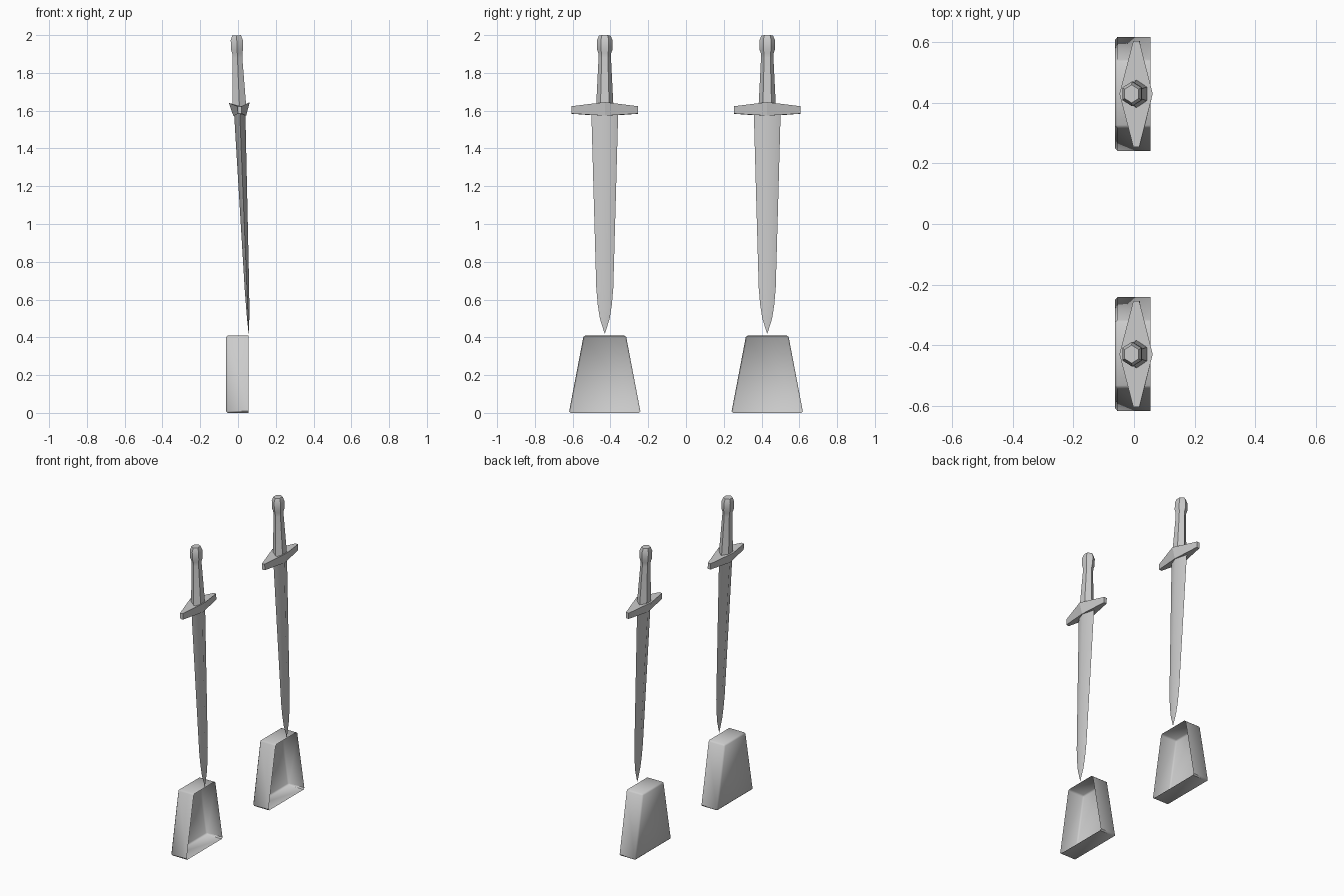
import bpy, bmesh, math
from mathutils import Matrix, Vector

cube = bpy.data.objects.get("Cube")
if cube:
    bpy.data.objects.remove(cube, do_unlink=True)

grey = bpy.data.materials.new("plain_grey")
grey.use_nodes = True
colour = (0.6, 0.6, 0.6, 1)
grey.diffuse_color = colour
grey.node_tree.nodes["Principled BSDF"].inputs["Base Color"].default_value = colour


def finish(name, bm, angle):
    """Turn a bmesh into a smooth-by-angle object."""
    mesh = bpy.data.meshes.new(name)
    bm.to_mesh(mesh)
    bm.free()
    mesh.materials.append(grey)
    obj = bpy.data.objects.new(name, mesh)
    bpy.context.collection.objects.link(obj)
    bpy.ops.object.select_all(action="DESELECT")
    obj.select_set(True)
    bpy.context.view_layer.objects.active = obj
    bpy.ops.object.shade_smooth_by_angle(angle=math.radians(angle))
    return obj


def loft(name, rings, place, angle):
    """Skin a stack of equal-sized rings and cap both ends."""
    bm = bmesh.new()
    loops = [[bm.verts.new(p) for p in ring] for ring in rings]
    n = len(loops[0])
    for a, b in zip(loops, loops[1:]):
        for i in range(n):
            j = (i + 1) % n
            bm.faces.new((a[i], a[j], b[j], b[i]))
    bm.faces.new(loops[0][::-1])
    bm.faces.new(loops[-1])
    bmesh.ops.remove_doubles(bm, verts=bm.verts, dist=0.0005)
    bmesh.ops.recalc_face_normals(bm, faces=bm.faces)
    bm.transform(place)
    return finish(name, bm, angle)


def polygon(sides, rx, ry, z):
    """Ring with its first corner on the y axis."""
    steps = [2 * math.pi * i / sides for i in range(sides)]
    return [(-rx * math.sin(t), ry * math.cos(t), z) for t in steps]


def guard_ring(wide, mid_z, end_z):
    """Long diamond with blunt ends."""
    end = 0.01
    return [(wide, 0, mid_z), (end, 0.175, end_z), (-end, 0.175, end_z),
            (-wide, 0, mid_z), (-end, -0.175, end_z), (end, -0.175, end_z)]


def sword(side, y):
    # heights run along the blade from its tip, then the whole sword leans
    place = Matrix.Translation((0.057, y, 0.42)) @ Matrix.Rotation(math.radians(-2.35), 4, "Y")

    blade = [(0, 0.001, 0.001), (0.08, 0.006, 0.026), (0.15, 0.009, 0.037),
             (0.24, 0.012, 0.045), (0.7, 0.021, 0.058), (1.17, 0.03, 0.071)]
    loft(side + "_blade", [polygon(4, rx, ry, z) for z, rx, ry in blade], place, 55)

    loft(side + "_guard", [guard_ring(0.034, 1.153, 1.165),
                           guard_ring(0.055, 1.224, 1.204)], place, 20)

    handle = [(1.2, 0.046), (1.46, 0.033), (1.485, 0.034), (1.505, 0.041),
              (1.555, 0.041), (1.58, 0.03)]
    loft(side + "_handle", [polygon(6, r * 0.9, r, z) for z, r in handle], place, 40)


def tray(side, y):
    # open trapezoid pan: thin shell with its mouth towards +x
    bm = bmesh.new()
    outline = [(-0.19, 0), (0.19, 0), (0.112, 0.41), (-0.112, 0.41)]
    back = [bm.verts.new((-0.063, y + u, z)) for u, z in outline]
    rim = [bm.verts.new((0.055, y + u, z)) for u, z in outline]
    bm.faces.new(back[::-1])
    for i in range(4):
        j = (i + 1) % 4
        bm.faces.new((back[i], back[j], rim[j], rim[i]))
    inner = [e for e in bm.edges if len(e.link_faces) == 2]
    bmesh.ops.bevel(bm, geom=inner, offset=0.009, segments=1, affect="EDGES")
    # outside faces point away from the middle of the pan
    middle = Vector((0, y, 0.2))
    bm.normal_update()
    flip = [f for f in bm.faces if f.normal.dot(f.calc_center_median() - middle) < 0]
    bmesh.ops.reverse_faces(bm, faces=flip)
    finish(side + "_tray", bm, 50)


for side, y in (("front", -0.43), ("back", 0.43)):
    sword(side, y)
    tray(side, y)
